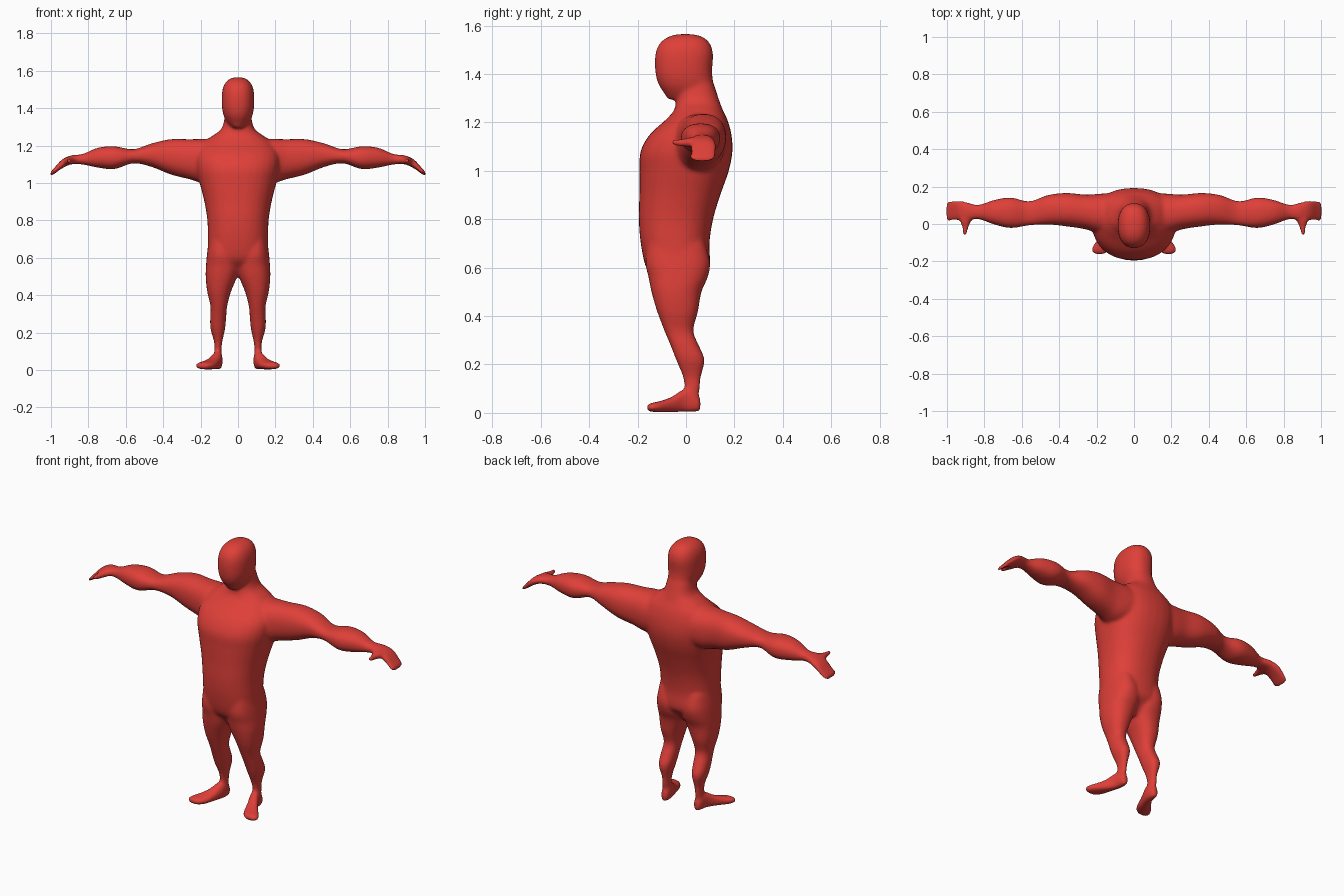
import bpy, bmesh, math
from mathutils import Vector

SEG = 32
bm = bmesh.new()


def spline(rows, steps=5):
    """Catmull-Rom interpolation between the given cross-sections."""
    out = []
    for i in range(len(rows) - 1):
        p = [rows[max(i - 1, 0)], rows[i], rows[i + 1], rows[min(i + 2, len(rows) - 1)]]
        for s in range(steps):
            t = s / steps
            out.append([0.5 * (2 * b + (c - a) * t + (2 * a - 5 * b + 4 * c - d) * t * t
                               + (3 * b - a - 3 * c + d) * t ** 3) for a, b, c, d in zip(*p)])
    return out + [list(rows[-1])]


def loft(rows, place, power=2.3, side=1):
    """Closed tube; each row is (position, a_min, a_max, b_min, b_max)."""
    rings = []
    for t, a0, a1, b0, b1 in spline(rows):
        ring = []
        for k in range(SEG):
            w = 2 * math.pi * k / SEG
            c, s = math.cos(w), math.sin(w)
            a = (a0 + a1) / 2 + (a1 - a0) / 2 * math.copysign(abs(c) ** (2 / power), c)
            b = (b0 + b1) / 2 + (b1 - b0) / 2 * math.copysign(abs(s) ** (2 / power), s)
            v = Vector(place(t, a, b))
            v.x *= side
            ring.append(bm.verts.new(v))
        rings.append(ring)
    for r, q in zip(rings, rings[1:]):
        for k in range(SEG):
            n = (k + 1) % SEG
            bm.faces.new((r[k], r[n], q[n], q[k]))
    bm.faces.new(rings[0])
    bm.faces.new(rings[-1])


along_x = lambda t, a, b: (t, a, b)
along_y = lambda t, a, b: (a, t, b)
along_z = lambda t, a, b: (a, b, t)

# Torso: height, half width, front, back
torso = [(0.50, 0.03, -0.08, 0.02), (0.55, 0.11, -0.125, 0.06), (0.60, 0.158, -0.165, 0.098),
         (0.70, 0.161, -0.187, 0.097), (0.80, 0.164, -0.195, 0.112), (0.90, 0.18, -0.193, 0.142),
         (1.00, 0.205, -0.192, 0.177), (1.08, 0.222, -0.188, 0.192), (1.15, 0.222, -0.15, 0.188),
         (1.21, 0.19, -0.085, 0.172), (1.25, 0.14, -0.05, 0.153), (1.29, 0.088, -0.04, 0.138),
         (1.36, 0.07, -0.03, 0.115)]
loft([(z, -w, w, f, b) for z, w, f, b in torso], along_z)

# Head
head = [(1.295, 0.03, -0.075, 0.06), (1.32, 0.058, -0.09, 0.115), (1.36, 0.077, -0.115, 0.113),
        (1.41, 0.086, -0.127, 0.108), (1.48, 0.086, -0.127, 0.112), (1.525, 0.074, -0.11, 0.1),
        (1.553, 0.05, -0.075, 0.07), (1.565, 0.02, -0.035, 0.03)]
loft([(z, -w, w, f, b) for z, w, f, b in head], along_z)

# Arm and hand: x, front, back, bottom, top
arm = [(0.05, -0.04, 0.17, 1.02, 1.23), (0.18, -0.05, 0.162, 1.0, 1.235),
       (0.26, -0.028, 0.157, 1.02, 1.234), (0.36, -0.013, 0.166, 1.045, 1.234),
       (0.46, -0.003, 0.155, 1.085, 1.212), (0.56, -0.008, 0.122, 1.105, 1.18),
       (0.66, -0.022, 0.142, 1.074, 1.196), (0.75, -0.002, 0.128, 1.082, 1.188),
       (0.83, 0.025, 0.103, 1.098, 1.155), (0.89, 0.018, 0.116, 1.1, 1.148),
       (0.94, 0.018, 0.127, 1.078, 1.126), (0.98, 0.016, 0.125, 1.05, 1.083),
       (1.003, 0.016, 0.116, 1.036, 1.058)]

# Thumb: y, inner, outer, bottom, top
thumb = [(0.05, 0.855, 0.93, 1.1, 1.14), (0.015, 0.87, 0.93, 1.098, 1.138),
         (-0.02, 0.885, 0.918, 1.101, 1.132), (-0.06, 0.894, 0.917, 1.107, 1.129)]

# Leg: height, inner, outer, front, back
leg = [(0.03, 0.085, 0.13, -0.02, 0.05), (0.10, 0.088, 0.127, -0.008, 0.057),
       (0.15, 0.084, 0.128, -0.014, 0.063), (0.22, 0.069, 0.147, -0.042, 0.077),
       (0.28, 0.063, 0.149, -0.065, 0.053), (0.34, 0.058, 0.147, -0.09, 0.031),
       (0.42, 0.037, 0.165, -0.12, 0.05), (0.50, 0.004, 0.173, -0.143, 0.064),
       (0.56, -0.01, 0.171, -0.155, 0.09), (0.62, 0.0, 0.166, -0.168, 0.1),
       (0.70, 0.02, 0.155, -0.16, 0.08)]

# Foot, turned outwards: y, inner, outer, bottom, top
foot = [(0.06, 0.09, 0.125, 0.008, 0.06), (0.03, 0.082, 0.133, 0.003, 0.09),
        (-0.01, 0.085, 0.142, 0.003, 0.098), (-0.06, 0.1, 0.175, 0.003, 0.066),
        (-0.11, 0.115, 0.215, 0.003, 0.048), (-0.14, 0.132, 0.227, 0.004, 0.042),
        (-0.16, 0.155, 0.215, 0.008, 0.034)]

for side in (1, -1):
    loft(arm, along_x, side=side)
    loft(thumb, along_y, side=side)
    loft(leg, along_z, side=side)
    loft(foot, along_y, 2.6, side)

bmesh.ops.recalc_face_normals(bm, faces=bm.faces)
mesh = bpy.data.meshes.new("body")
bm.to_mesh(mesh)
bm.free()
body = bpy.data.objects.new("body", mesh)
bpy.context.collection.objects.link(body)

red = bpy.data.materials.new("red skin")
red.diffuse_color = (0.74, 0.05, 0.04, 1)
mesh.materials.append(red)

# Fuse all parts into one soft skin
remesh = body.modifiers.new("fuse", 'REMESH')
remesh.mode = 'VOXEL'
remesh.voxel_size = 0.008
remesh.use_smooth_shade = True
smooth = body.modifiers.new("soften", 'SMOOTH')
smooth.factor = 0.5
smooth.iterations = 14
